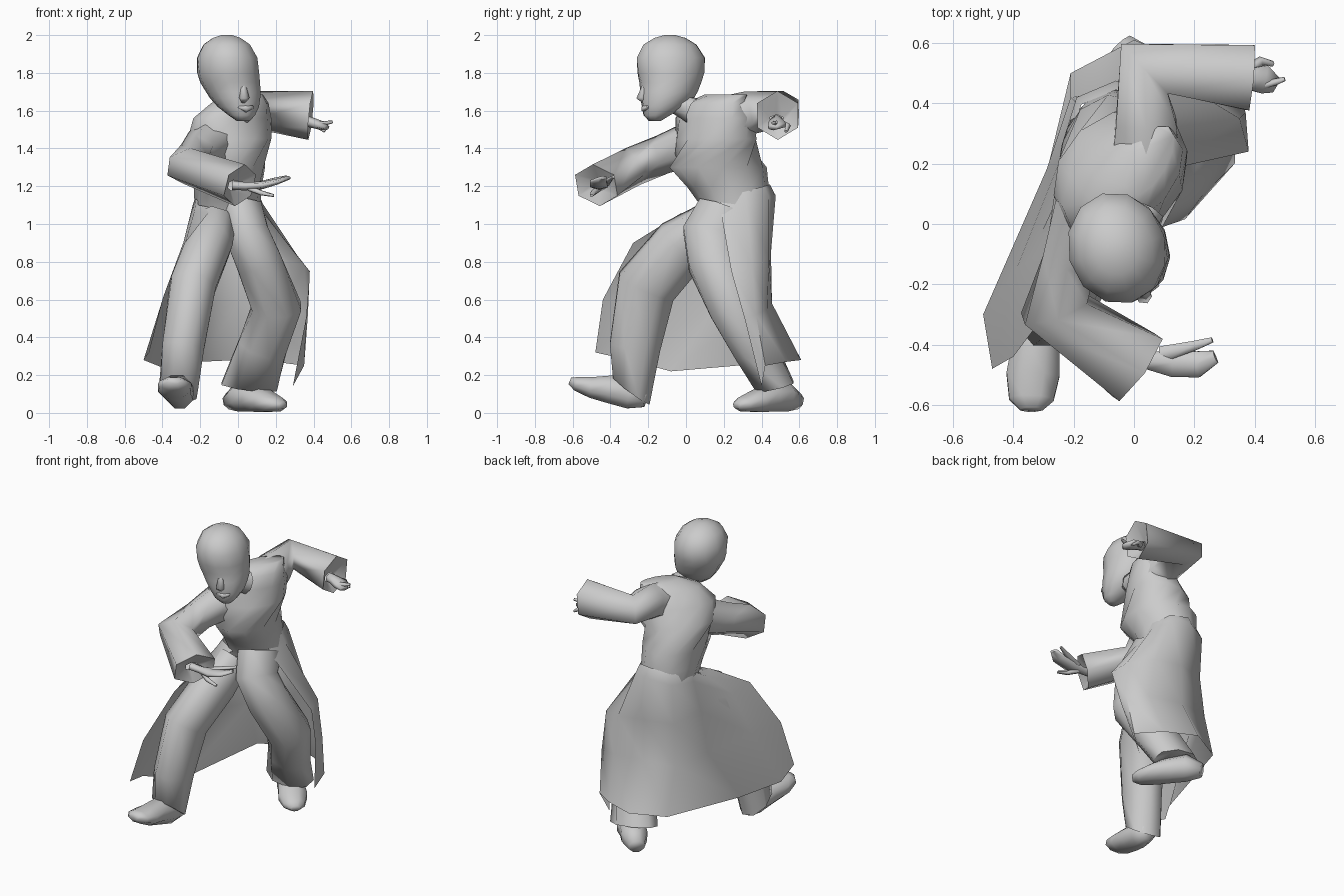
import bpy, bmesh, math
from mathutils import Vector as V


def loft(name, rows, closed=True, caps=(True, True)):
    """Skin rows of points into one mesh object."""
    bm = bmesh.new()
    grid = [[bm.verts.new(p) for p in r] for r in rows]
    n = len(grid[0])
    for r0, r1 in zip(grid, grid[1:]):
        for i in range(n if closed else n - 1):
            j = (i + 1) % n
            bm.faces.new((r0[i], r0[j], r1[j], r1[i]))
    if closed and caps[0]:
        bm.faces.new(grid[0][::-1])
    if closed and caps[1]:
        bm.faces.new(grid[-1])
    bmesh.ops.recalc_face_normals(bm, faces=bm.faces)
    me = bpy.data.meshes.new(name)
    bm.to_mesh(me)
    bm.free()
    for p in me.polygons:
        p.use_smooth = True
    me.set_sharp_from_angle(angle=math.radians(80))
    ob = bpy.data.objects.new(name, me)
    bpy.context.collection.objects.link(ob)
    return ob


def ring(c, u, v, n, phase=0.5):
    return [V(c) + u * math.cos(2 * math.pi * (i + phase) / n)
            + v * math.sin(2 * math.pi * (i + phase) / n) for i in range(n)]


def tube(name, path, ref, n=8, caps=(True, True)):
    """path items: (centre, side radius, up radius[, section normal])."""
    pts = [V(p[0]) for p in path]
    rows = []
    for k, p in enumerate(path):
        a = (pts[k] - pts[k - 1]).normalized() if k else V()
        b = (pts[k + 1] - pts[k]).normalized() if k < len(pts) - 1 else V()
        t = V(p[3]).normalized() if len(p) > 3 else (a + b).normalized()
        side = t.cross(V(ref)).normalized()
        rows.append(ring(pts[k], side * p[1], side.cross(t) * p[2], n))
    return loft(name, rows, caps=caps)


def stack(name, levels, n=12, caps=(True, True)):
    """levels: (z, cx, cy, rx, ry, yaw degrees)."""
    rows = []
    for z, x, y, rx, ry, yaw in levels:
        a = math.radians(yaw)
        u, v = V((math.cos(a), math.sin(a), 0)), V((-math.sin(a), math.cos(a), 0))
        rows.append(ring((x, y, z), u * rx, v * ry, n, 0))
    return loft(name, rows, caps=caps)


# Twisted torso, left shoulder swung up and back
stack("torso", [
    (1.04, -0.05, 0.26, 0.17, 0.165, 0), (1.10, -0.055, 0.26, 0.175, 0.185, 0),
    (1.19, -0.055, 0.225, 0.18, 0.215, 5), (1.30, -0.05, 0.17, 0.195, 0.26, 8),
    (1.45, -0.045, 0.16, 0.24, 0.20, 42), (1.56, -0.03, 0.15, 0.245, 0.16, 45),
    (1.64, 0.01, 0.16, 0.19, 0.12, 50), (1.685, 0.05, 0.21, 0.13, 0.06, 60)],
    caps=(False, True))
tube("neck", [((0.03, 0.04, 1.60), 0.075, 0.075), ((0.0, -0.03, 1.63), 0.06, 0.06),
              ((-0.02, -0.06, 1.68), 0.06, 0.065)], (0, 1, 0), caps=(False, False))

# Head with chin turned slightly left
stack("head", [
    (1.545, 0.028, -0.165, 0.035, 0.03, 25), (1.575, 0.02, -0.155, 0.07, 0.07, 25),
    (1.62, 0.002, -0.12, 0.108, 0.115, 25), (1.665, -0.015, -0.10, 0.13, 0.145, 25),
    (1.70, -0.025, -0.09, 0.143, 0.155, 25), (1.75, -0.042, -0.083, 0.157, 0.167, 25),
    (1.80, -0.052, -0.08, 0.163, 0.183, 20), (1.88, -0.057, -0.08, 0.162, 0.187, 15),
    (1.95, -0.06, -0.085, 0.125, 0.145, 15), (1.985, -0.06, -0.085, 0.075, 0.085, 15),
    (2.0, -0.06, -0.085, 0.03, 0.03, 15)])
tube("nose", [((0.025, -0.215, 1.74), 0.015, 0.015), ((0.032, -0.236, 1.67), 0.028, 0.03),
              ((0.03, -0.22, 1.65), 0.02, 0.015)], (0.4, -0.9, 0), n=6)
tube("lips", [((0.0, -0.225, 1.62), 0.008, 0.008), ((0.042, -0.222, 1.61), 0.016, 0.02),
              ((0.08, -0.20, 1.62), 0.008, 0.008)], (0, 0, 1), n=6)

# Wide sleeves with a recessed cuff closing onto the wrist
fr, fl = (0.28, -0.195, -0.1), (0.35, -0.03, -0.035)
tube("right_sleeve", [
    ((-0.14, 0.05, 1.43), 0.14, 0.125), ((-0.21, -0.12, 1.37), 0.105, 0.105),
    ((-0.265, -0.28, 1.305), 0.125, 0.105), ((0.01, -0.475, 1.205), 0.145, 0.115, fr),
    ((-0.03, -0.455, 1.205), 0.04, 0.03, fr)], (0, 0, 1), n=6, caps=(False, False))
tube("left_sleeve", [
    ((0.04, 0.26, 1.56), 0.125, 0.13), ((0.04, 0.34, 1.59), 0.115, 0.115),
    ((0.035, 0.515, 1.61), 0.13, 0.095), ((0.385, 0.485, 1.575), 0.125, 0.13, fl),
    ((0.34, 0.48, 1.55), 0.04, 0.03, fl)], (0, 0, 1), n=6, caps=(False, False))

# Flat open hands: palm, index finger, thumb
for side, palm, finger, thumb in (
    ("right",
     [((-0.03, -0.455, 1.205), 0.03, 0.025), ((0.04, -0.455, 1.20), 0.03, 0.022),
      ((0.13, -0.46, 1.205), 0.055, 0.02), ((0.21, -0.465, 1.225), 0.05, 0.015),
      ((0.27, -0.44, 1.245), 0.025, 0.01)],
     [((0.09, -0.435, 1.205), 0.03, 0.015), ((0.20, -0.405, 1.235), 0.018, 0.012),
      ((0.26, -0.385, 1.25), 0.01, 0.008)],
     [((0.06, -0.46, 1.19), 0.02, 0.018), ((0.12, -0.49, 1.165), 0.016, 0.014),
      ((0.19, -0.50, 1.15), 0.01, 0.008)]),
    ("left",
     [((0.34, 0.48, 1.55), 0.03, 0.03), ((0.38, 0.48, 1.54), 0.04, 0.028),
      ((0.43, 0.48, 1.525), 0.055, 0.025), ((0.47, 0.46, 1.51), 0.03, 0.015)],
     [((0.43, 0.46, 1.53), 0.015, 0.015), ((0.47, 0.47, 1.535), 0.012, 0.012),
      ((0.50, 0.48, 1.54), 0.008, 0.008)],
     [((0.38, 0.51, 1.53), 0.02, 0.018), ((0.42, 0.54, 1.52), 0.016, 0.014),
      ((0.46, 0.53, 1.49), 0.01, 0.008)])):
    tube(side + "_palm", palm, (0, 0, 1), n=6)
    tube(side + "_finger", finger, (0, 0, 1), n=5)
    tube(side + "_thumb", thumb, (0, 0, 1), n=5)

# Trouser legs: right one stepping forward, left one bent behind
tube("right_leg", [
    ((-0.12, 0.12, 1.01), 0.11, 0.11), ((-0.155, -0.02, 0.89), 0.13, 0.16),
    ((-0.24, -0.21, 0.67), 0.13, 0.17), ((-0.29, -0.27, 0.35), 0.12, 0.145),
    ((-0.315, -0.29, 0.12), 0.11, 0.13, (-0.1, -0.45, -0.6))], (0, 1, 0), caps=(False, True))
tube("left_leg", [
    ((0.01, 0.22, 1.07), 0.13, 0.17, (0.2, -0.35, -0.9)), ((0.05, 0.13, 0.94), 0.125, 0.16),
    ((0.11, 0.15, 0.80), 0.13, 0.15), ((0.205, 0.25, 0.56), 0.14, 0.14),
    ((0.13, 0.36, 0.35), 0.14, 0.12),
    ((0.06, 0.47, 0.14), 0.16, 0.11, (-0.1, 0.2, -0.9))], (0, 1, 0), caps=(False, True))

# Shoes
tube("right_shoe", [
    ((-0.295, -0.21, 0.075), 0.05, 0.05), ((-0.305, -0.29, 0.10), 0.075, 0.085),
    ((-0.325, -0.40, 0.125), 0.085, 0.08), ((-0.335, -0.50, 0.135), 0.095, 0.06),
    ((-0.34, -0.58, 0.155), 0.08, 0.04), ((-0.34, -0.615, 0.17), 0.04, 0.02)], (0, 0, 1))
tube("left_shoe", [
    ((-0.045, 0.59, 0.06), 0.05, 0.045), ((0.02, 0.52, 0.085), 0.085, 0.085),
    ((0.08, 0.45, 0.08), 0.085, 0.08), ((0.15, 0.37, 0.06), 0.095, 0.06),
    ((0.21, 0.30, 0.045), 0.07, 0.04), ((0.24, 0.27, 0.04), 0.03, 0.02)], (0, 0, 1))

# Coat skirt sweeping round the back, from left front edge to right front edge
waist = [(0.11, 0.18, 1.09), (0.13, 0.32, 1.11), (0.07, 0.44, 1.14), (-0.06, 0.475, 1.15),
         (-0.19, 0.42, 1.12), (-0.24, 0.26, 1.10), (-0.23, 0.10, 1.07), (-0.16, -0.03, 1.055)]
mid = V((-0.06, 0.22, 0))
tuck = [mid + (V((x, y, 0)) - mid) * 0.88 + V((0, 0, z + 0.06)) for x, y, z in waist[:6]]
tuck += [(-0.21, 0.14, 1.10), (-0.10, 0.09, 1.08)]
loft("coat_skirt", [
    tuck, waist,
    [(0.38, 0.24, 0.75), (0.35, 0.35, 0.78), (0.20, 0.44, 0.82), (0.0, 0.45, 0.85),
     (-0.19, 0.40, 0.85), (-0.25, 0.20, 0.88), (-0.29, -0.08, 0.90), (-0.28, -0.28, 0.90)],
    [(0.36, 0.31, 0.50), (0.37, 0.37, 0.52), (0.24, 0.43, 0.55), (0.0, 0.455, 0.58),
     (-0.21, 0.42, 0.58), (-0.29, 0.18, 0.60), (-0.39, -0.15, 0.63), (-0.40, -0.44, 0.60)],
    [(0.29, 0.40, 0.14), (0.35, 0.42, 0.25), (0.20, 0.53, 0.27), (0.0, 0.61, 0.28),
     (-0.21, 0.50, 0.27), (-0.35, -0.08, 0.22), (-0.50, -0.30, 0.28), (-0.47, -0.48, 0.32)]],
    closed=False)
